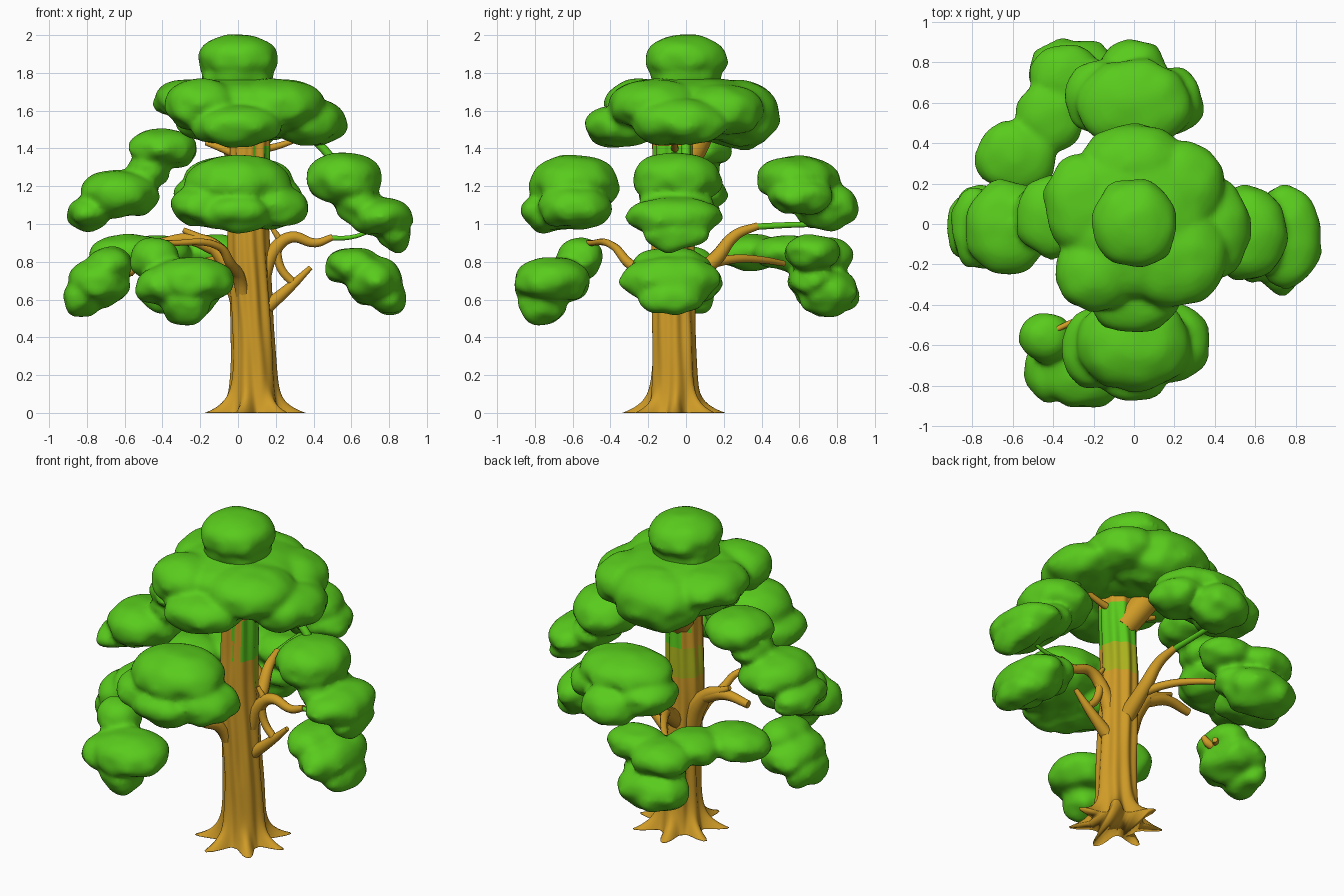
import bpy, bmesh, math
from mathutils import Vector, noise

cube = bpy.data.objects.get("Cube")
if cube:
    bpy.data.objects.remove(cube, do_unlink=True)


def material(name, rgb):
    m = bpy.data.materials.new(name)
    m.use_nodes = True
    col = (*rgb, 1)
    m.diffuse_color = col
    bsdf = m.node_tree.nodes["Principled BSDF"]
    bsdf.inputs["Base Color"].default_value = col
    bsdf.inputs["Roughness"].default_value = 0.9
    return m


LEAF = material("leaf green", (0.10, 0.60, 0.012))
BARK = material("bark brown", (0.63, 0.33, 0.02))
MOSS = material("moss olive", (0.40, 0.44, 0.012))


def add_object(name, mesh, *mats):
    ob = bpy.data.objects.new(name, mesh)
    bpy.context.collection.objects.link(ob)
    for m in mats:
        mesh.materials.append(m)
    mesh.polygons.foreach_set("use_smooth", [True] * len(mesh.polygons))
    return ob


# Foliage: rounded lobes fused into one soft mass
def foliage(name, lobes):
    bm = bmesh.new()
    for x, y, z, rx, ry, rz in lobes:
        ball = bmesh.ops.create_icosphere(bm, subdivisions=4, radius=1)["verts"]
        for v in ball:
            d = v.co.normalized()
            p = 2.15
            d /= sum(abs(c) ** p for c in d) ** (1 / p)
            co = Vector((x + d.x * rx, y + d.y * ry, z + d.z * rz))
            # the underside is lumpier than the top
            bump = 0.03 if d.z < 0 else 0.01
            v.co = co + v.co.normalized() * bump * noise.noise(co * 10)
    mesh = bpy.data.meshes.new(name)
    bm.to_mesh(mesh)
    bm.free()
    ob = add_object(name, mesh, LEAF)
    rem = ob.modifiers.new("fuse", "REMESH")
    rem.mode = "VOXEL"
    rem.voxel_size = 0.016
    rem.use_smooth_shade = True
    sm = ob.modifiers.new("soften", "SMOOTH")
    sm.factor = 0.5
    sm.iterations = 6
    return ob


foliage("top_foliage", [(0, 0, 1.875, .212, .215, .127), (0, 0, 1.78, .19, .19, .1)])
foliage("crown_foliage", [
    (0, .02, 1.66, .36, .38, .12),
    (-.25, .1, 1.66, .19, .24, .11),
    (-.19, -.24, 1.63, .2, .19, .14),
    (0, -.35, 1.52, .23, .19, .11),
    (.2, -.16, 1.63, .26, .25, .14),
    (.38, -.03, 1.54, .19, .25, .125),
    (.23, .18, 1.6, .22, .23, .14),
    (0, .29, 1.58, .27, .2, .18),
    (0, .0, 1.53, .33, .32, .09),
])
foliage("front_foliage", [
    (0, -.59, 1.21, .28, .235, .155),
    (-.17, -.61, 1.1, .19, .2, .11),
    (.17, -.59, 1.09, .2, .2, .12),
    (0, -.71, 1.06, .19, .17, .1),
])
foliage("back_foliage", [
    (0, .59, 1.24, .285, .22, .12),
    (-.16, .63, 1.15, .19, .19, .1),
    (.17, .61, 1.15, .17, .17, .1),
    (0, .75, 1.09, .17, .16, .12),
])
foliage("right_upper_foliage", [
    (-.4, .04, 1.4, .185, .2, .105),
    (-.48, .03, 1.29, .11, .15, .09),
    (-.63, -.02, 1.16, .21, .23, .125),
    (-.79, -.01, 1.06, .11, .2, .09),
])
foliage("left_upper_foliage", [
    (.56, -.05, 1.24, .2, .23, .14),
    (.64, -.05, 1.1, .12, .2, .1),
    (.76, -.06, 1.04, .165, .25, .1),
    (.83, -.05, .95, .085, .16, .09),
])
foliage("left_lower_foliage", [
    (.61, -.08, .775, .15, .21, .1),
    (.72, -.08, .7, .15, .26, .13),
    (.79, -.08, .61, .1, .17, .09),
])
foliage("right_lower_foliage", [
    (-.68, -.02, .78, .12, .18, .1),
    (-.74, -.02, .69, .16, .21, .125),
    (-.83, -.02, .61, .1, .16, .1),
])
foliage("front_lower_foliage", [
    (-.44, -.56, .82, .13, .12, .11),
    (-.25, -.71, .7, .225, .2, .125),
    (-.41, -.72, .67, .13, .16, .1),
    (-.27, -.76, .57, .13, .13, .1),
])
foliage("back_lower_foliage", [
    (-.58, .34, .85, .2, .18, .095),
    (-.42, .53, .85, .17, .18, .09),
    (-.13, .67, .85, .18, .15, .095),
    (-.34, .72, .83, .18, .17, .1),
    (-.26, .68, .7, .2, .14, .09),
    (-.3, .75, .64, .22, .16, .13),
])

# Trunk: fluted column flaring into pointed roots
SEG, RINGS, HEIGHT = 84, 70, 1.62
bm = bmesh.new()
rings = []
for i in range(RINGS):
    t = i / (RINGS - 1)
    z = HEIGHT * t ** 1.5
    cx = 0.08 - 0.025 * t + 0.01 * math.sin(z * 5)
    cy = -0.06 - 0.01 * t
    ring = []
    for k in range(SEG):
        a = math.tau * k / SEG
        root = (0.5 + 0.5 * math.cos(7 * a + 0.3 * math.sin(2 * a))) ** 2
        flute = 0.006 * math.sin(9 * a + 2 * z)
        rough = 0.008 * noise.noise(Vector((2 * math.cos(a), 2 * math.sin(a), z * 3)))
        r = 0.114 - 0.008 * z + flute + rough
        r += 0.035 * math.exp(-z / 0.1) + 0.13 * root * math.exp(-z / 0.05)
        ring.append(bm.verts.new((cx + r * math.cos(a), cy + r * math.sin(a), z)))
    rings.append(ring)
for lo, hi in zip(rings, rings[1:]):
    for k in range(SEG):
        j = (k + 1) % SEG
        bm.faces.new((lo[k], lo[j], hi[j], hi[k]))
bm.faces.new(rings[0][::-1])
bm.faces.new(rings[-1])
bm.normal_update()
# leafy and mossy patches on the upper left and back sides
for f in bm.faces:
    z = f.calc_center_median().z
    if f.normal.x + 0.6 * f.normal.y > 0 and 1.15 < z < 1.42:
        f.material_index = 1
    elif f.normal.y > -0.1 and 0.97 < z <= 1.15:
        f.material_index = 2
mesh = bpy.data.meshes.new("trunk")
bm.to_mesh(mesh)
bm.free()
add_object("trunk", mesh, BARK, LEAF, MOSS)


# Branches: tapered tubes along smooth paths
def branch(name, points, r0, r1, mat=BARK):
    cu = bpy.data.curves.new(name, "CURVE")
    cu.dimensions = "3D"
    cu.bevel_depth = 1
    cu.bevel_resolution = 3
    cu.use_fill_caps = True
    sp = cu.splines.new("BEZIER")
    sp.bezier_points.add(len(points) - 1)
    for i, (bp, co) in enumerate(zip(sp.bezier_points, points)):
        bp.co = co
        bp.handle_left_type = bp.handle_right_type = "AUTO"
        bp.radius = r0 + (r1 - r0) * i / (len(points) - 1)
    sp.resolution_u = 6
    tmp = bpy.data.objects.new(name, cu)
    bpy.context.collection.objects.link(tmp)
    dg = bpy.context.evaluated_depsgraph_get()
    mesh = bpy.data.meshes.new_from_object(tmp.evaluated_get(dg))
    bpy.data.objects.remove(tmp, do_unlink=True)
    mesh.materials.clear()
    add_object(name, mesh, mat)


branch("left_branch", [(.12, -.06, .68), (.19, -.06, .86), (.28, -.06, .93),
                       (.41, -.06, .9), (.5, -.06, .93)], .045, .018)
branch("left_branch_tip", [(.48, -.06, .925), (.6, -.06, .93), (.72, -.06, .97)], .014, .01, LEAF)
branch("left_branch_spur", [(.17, -.06, .8), (.22, -.06, .9), (.18, -.06, .98)], .03, .012)
branch("left_branch_fork", [(.2, -.06, .87), (.23, -.06, .76), (.3, -.06, .68)], .025, .022)
branch("left_low_branch", [(.14, -.06, .55), (.28, -.06, .67), (.385, -.06, .77)], .04, .014)
branch("front_right_branch", [(.04, -.1, .55), (0, -.19, .73), (-.04, -.3, .79), (-.1, -.38, .88),
                              (-.38, -.52, .9)], .04, .014)
branch("right_branch", [(.02, -.05, .6), (-.06, -.04, .8), (-.14, -.03, .89), (-.22, -.02, .93),
                        (-.29, -.02, .97)], .065, .014)
branch("right_branch_fork", [(-.12, -.03, .87), (-.26, -.02, .92), (-.42, -.02, .9)], .04, .024)
branch("right_lower_stub", [(-.54, -.03, .79), (-.57, -.02, .75), (-.66, 0, .74)], .016, .035)
branch("right_lower_stub_fork", [(-.56, .05, .74), (-.6, .02, .745), (-.68, 0, .74)], .016, .03)
branch("back_branch", [(.06, 0, .68), (.05, .16, .82), (.03, .26, .94), (.01, .38, .99)], .05, .02)
branch("back_branch_tip", [(.01, .36, .985), (0, .55, .995), (0, .76, 1.0)], .018, .014, LEAF)
branch("back_right_branch", [(.05, .12, .79), (-.03, .26, .815), (-.13, .4, .81),
                             (-.24, .52, .79)], .028, .015)
branch("upper_right_branch", [(.05, -.06, 1.34), (-.06, -.05, 1.39), (-.17, -.02, 1.43)], .03, .014)
branch("upper_left_branch", [(.1, -.06, 1.39), (.2, -.06, 1.41), (.32, -.06, 1.45)], .024, .014)
branch("upper_left_twig", [(.4, 0, 1.45), (.46, 0, 1.39), (.53, 0, 1.3)], .024, .024, LEAF)
# stout limb under the back of the crown
branch("upper_back_limb", [(.06, -.03, 1.28), (0, .03, 1.39), (-.06, .08, 1.5)], .075, .08)
